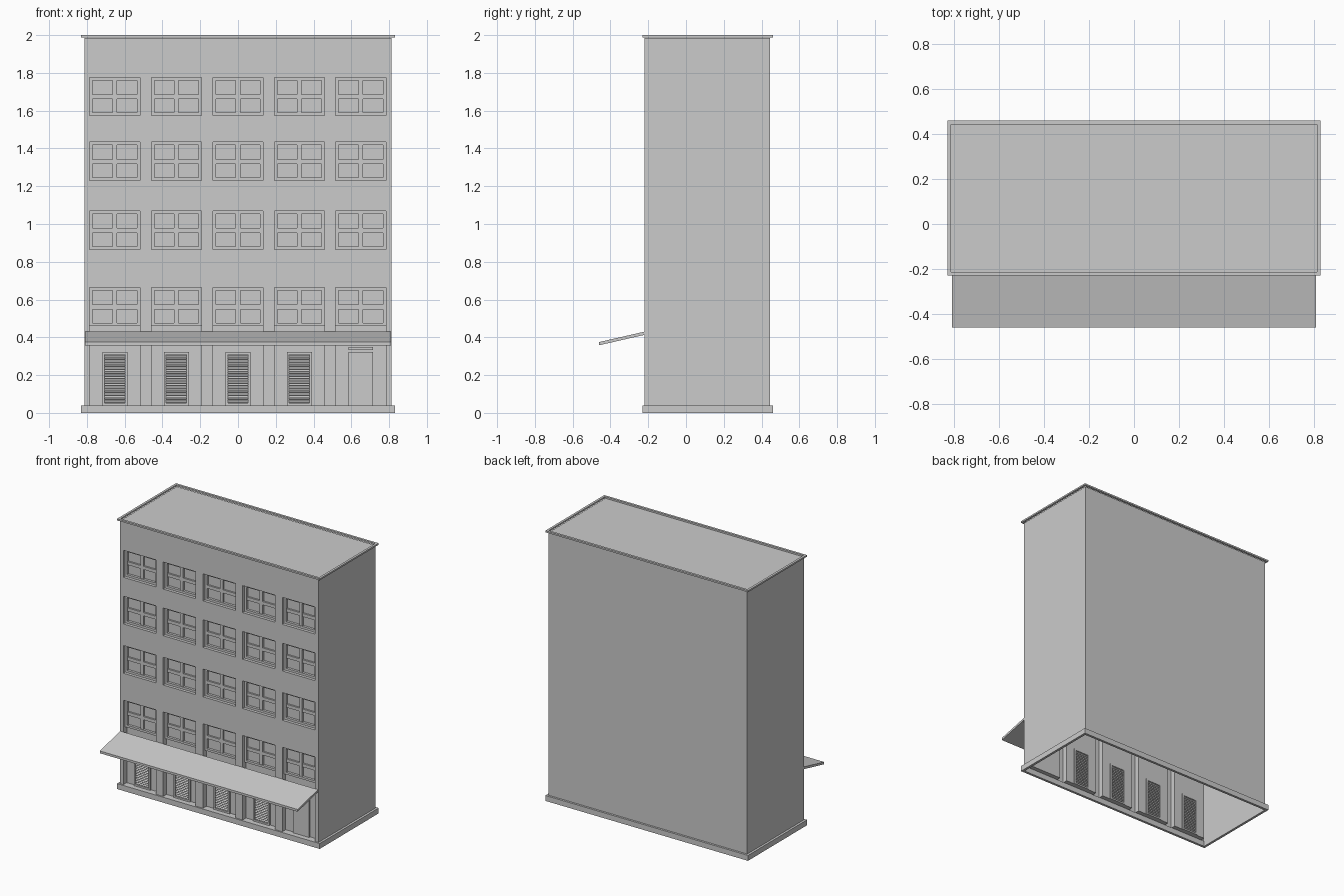
import bpy, bmesh, math
from mathutils import Matrix, Vector

if "Cube" in bpy.data.objects:
    bpy.data.objects.remove(bpy.data.objects["Cube"])

FRONT, BACK, HALF = -0.22, 0.445, 0.813
RECESS = 0.04
BAYS = [-0.652, -0.326, 0.0, 0.325, 0.65]
BAY_HALF = 0.133
ROWS = [(0.46, 0.665), (0.865, 1.07), (1.23, 1.435), (1.575, 1.775)]
ROOF = 1.985


def finish(bm, name, fix=True):
    if fix:
        bmesh.ops.recalc_face_normals(bm, faces=bm.faces)
    me = bpy.data.meshes.new(name)
    bm.to_mesh(me)
    bm.free()
    ob = bpy.data.objects.new(name, me)
    bpy.context.collection.objects.link(ob)
    return ob


def box(bm, x0, x1, y0, y1, z0, z1, tilt=0.0):
    m = (Matrix.Translation(((x0 + x1) / 2, (y0 + y1) / 2, (z0 + z1) / 2))
         @ Matrix.Rotation(tilt, 4, 'X')
         @ Matrix.Diagonal((x1 - x0, y1 - y0, z1 - z0, 1)))
    bmesh.ops.create_cube(bm, size=1, matrix=m)


def ring(bm, u0, u1, v0, v1, w, a, b, upright=True):
    """Rectangular frame of width w, between depths a and b."""
    def loop(i, d):
        pts = [(u0 + i, v0 + i), (u1 - i, v0 + i), (u1 - i, v1 - i), (u0 + i, v1 - i)]
        return [bm.verts.new((u, d, v) if upright else (u, v, d)) for u, v in pts]
    loops = [loop(0, a), loop(0, b), loop(w, b), loop(w, a)]
    for k in range(4):
        p, q = loops[k], loops[(k + 1) % 4]
        for i in range(4):
            j = (i + 1) % 4
            bm.faces.new((p[i], p[j], q[j], q[i]))


def quad(bm, *pts):
    return bm.faces.new([bm.verts.new(p) for p in pts])


# Facade sheet: grid of cells, recessed in the bays, open behind the louvres
xs = [-HALF, HALF]
for c in BAYS:
    xs += [c - BAY_HALF, c + BAY_HALF]
for c in BAYS[:4]:
    xs += [c - 0.055, c + 0.055]
xs.sort()
zs = sorted([0, 0.04, 0.055, 0.305, 0.665, ROOF] + [z for r in ROWS[1:] for z in r])


def depth(i, j):
    if not (0 <= i < len(xs) - 1 and 0 <= j < len(zs) - 1):
        return None
    x, z = (xs[i] + xs[i + 1]) / 2, (zs[j] + zs[j + 1]) / 2
    in_bay = any(abs(x - c) < BAY_HALF for c in BAYS)
    in_row = 0.04 < z < 0.665 or any(a < z < b for a, b in ROWS[1:])
    if any(abs(x - c) < 0.055 for c in BAYS[:4]) and 0.055 < z < 0.305:
        return None
    return FRONT + RECESS if in_bay and in_row else FRONT


bm = bmesh.new()
for i in range(len(xs) - 1):
    for j in range(len(zs) - 1):
        d = depth(i, j)
        if d is None:
            continue
        xa, xb, za, zb = xs[i], xs[i + 1], zs[j], zs[j + 1]
        quad(bm, (xa, d, za), (xb, d, za), (xb, d, zb), (xa, d, zb))
        e = depth(i + 1, j)
        if e is not None and e != d:
            quad(bm, (xb, d, za), (xb, e, za), (xb, e, zb), (xb, d, zb))
        e = depth(i, j + 1)
        if e is not None and e != d:
            quad(bm, (xa, d, zb), (xb, d, zb), (xb, e, zb), (xa, e, zb))
# Side walls, back wall and roof
for s in (-1, 1):
    p = [(s * HALF, FRONT, 0), (s * HALF, BACK, 0), (s * HALF, BACK, ROOF), (s * HALF, FRONT, ROOF)]
    quad(bm, *p[::s])
quad(bm, (HALF, BACK, 0), (-HALF, BACK, 0), (-HALF, BACK, ROOF), (HALF, BACK, ROOF))
quad(bm, (-HALF, FRONT, ROOF), (HALF, FRONT, ROOF), (HALF, BACK, ROOF), (-HALF, BACK, ROOF))
bmesh.ops.remove_doubles(bm, verts=bm.verts, dist=1e-5)
bmesh.ops.recalc_face_normals(bm, faces=bm.faces)
finish(bm, "building_walls", fix=False)

# Plinth and roof cornice
for name, a, b, w in (("plinth", 0, 0.04, 0.018), ("roof_cornice", 1.988, 2.0, 0.017)):
    bm = bmesh.new()
    ring(bm, -0.83, 0.83, -0.23, 0.46, w, a, b, upright=False)
    finish(bm, name)

# Sloping awning
bm = bmesh.new()
profile = [(FRONT, 0.43), (-0.46, 0.375), (-0.46, 0.358), (FRONT, 0.413)]
face = quad(bm, *[(-0.81, y, z) for y, z in profile])
ext = bmesh.ops.extrude_face_region(bm, geom=[face], use_keep_orig=True)
bmesh.ops.translate(bm, vec=Vector((1.62, 0, 0)),
                    verts=[v for v in ext["geom"] if isinstance(v, bmesh.types.BMVert)])
finish(bm, "awning")

# Window frames with crossing bars
PANE = FRONT + RECESS
bm = bmesh.new()
for c in BAYS:
    for z0, z1 in ROWS:
        ring(bm, c - BAY_HALF, c + BAY_HALF, z0, z1, 0.016, PANE - 0.018, PANE)
        zm = (z0 + z1) / 2 - 0.002
        box(bm, c - 0.117, c + 0.117, PANE - 0.013, PANE, zm - 0.012, zm + 0.012)
        box(bm, c - 0.012, c + 0.012, PANE - 0.014, PANE, z0 + 0.016, z1 - 0.016)
finish(bm, "window_frames")

# Louvred shop doors
doors, slats = bmesh.new(), bmesh.new()
for c in BAYS[:4]:
    ring(doors, c - 0.066, c + 0.066, 0.04, 0.322, 0.012, PANE - 0.012, PANE + 0.006)
    for k in range(20):
        z = 0.061 + k * 0.0125
        box(slats, c - 0.055, c + 0.055, PANE - 0.009, PANE + 0.007,
            z - 0.0015, z + 0.0015, math.radians(35))
finish(doors, "louvre_door_frames")
finish(slats, "louvre_slats")

# Plain entrance door with a transom above
bm = bmesh.new()
c = BAYS[4]
box(bm, c - 0.066, c + 0.066, PANE - 0.012, PANE, 0.04, 0.322)
box(bm, c - 0.066, c + 0.066, PANE - 0.016, PANE, 0.332, 0.35)
finish(bm, "entrance_door")
